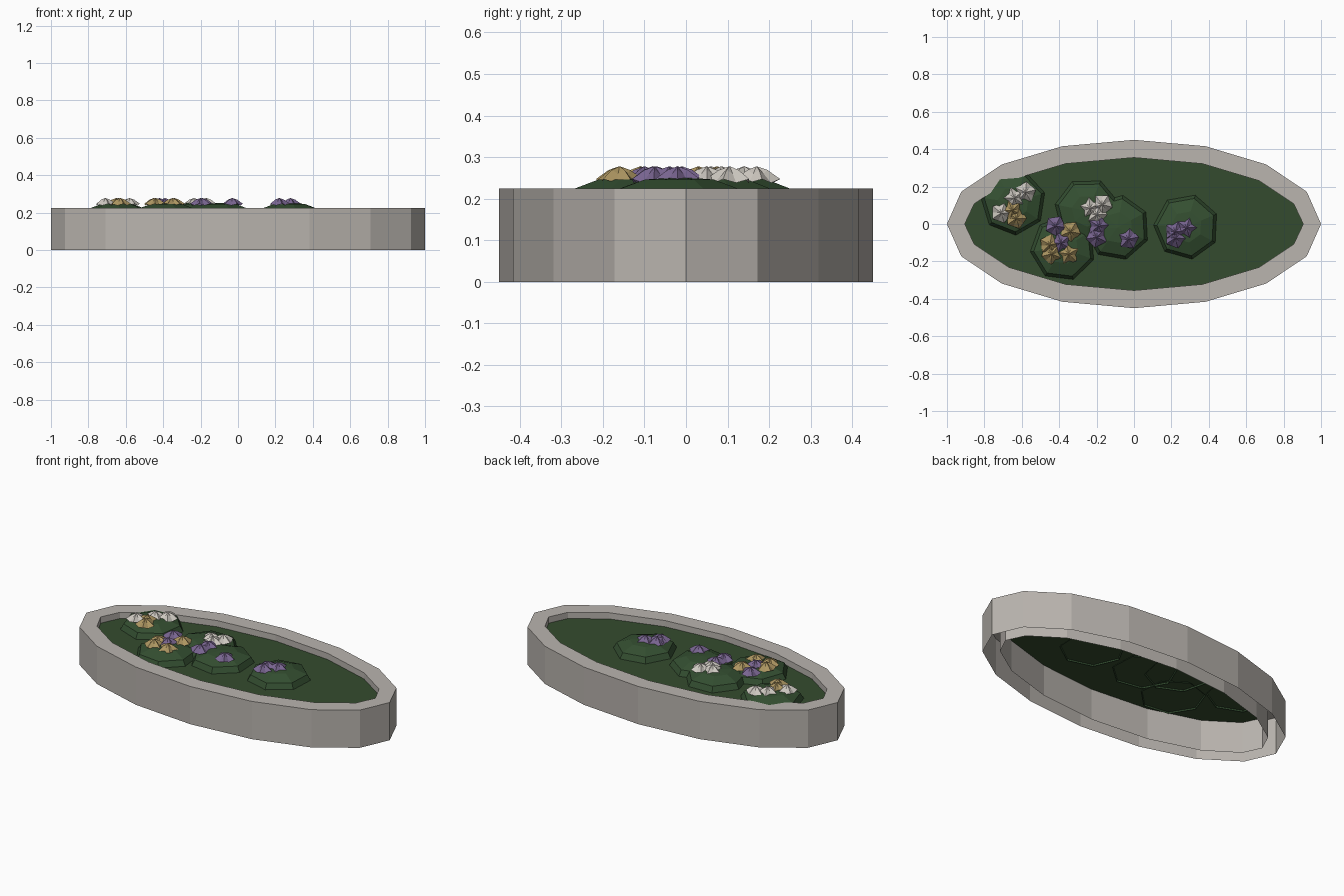
import bpy, bmesh, math, random
from math import sin, cos, pi, tau

if "Cube" in bpy.data.objects:
    bpy.data.objects.remove(bpy.data.objects["Cube"])

random.seed(4)


def material(name, rgb):
    m = bpy.data.materials.new(name)
    lin = [((c / 255 + 0.055) / 1.055) ** 2.4 for c in rgb]
    m.diffuse_color = (*lin, 1)
    m.use_nodes = True
    m.node_tree.nodes["Principled BSDF"].inputs["Base Color"].default_value = m.diffuse_color
    return m


STONE = material("warm grey stone", (186, 181, 175))
GRASS = material("dark grass", (52, 75, 46))
LEAF = material("leaf green", (52, 79, 49))
WHITE = material("off white petals", (206, 201, 193))
PURPLE = material("purple petals", (122, 102, 146))
YELLOW = material("straw yellow petals", (174, 151, 98))


def loft(name, rings, mat, cap_last=False):
    """Skin equal-length rings of points; a one-point ring closes as a fan."""
    bm = bmesh.new()
    rows = [[bm.verts.new(p) for p in ring] for ring in rings]
    for a, b in zip(rows, rows[1:]):
        n = len(a)
        for i in range(n):
            j = (i + 1) % n
            bm.faces.new((a[i], a[j], b[0]) if len(b) == 1 else (a[i], a[j], b[j], b[i]))
    if cap_last:
        bm.faces.new(rows[-1])
    mesh = bpy.data.meshes.new(name)
    bm.to_mesh(mesh)
    bm.free()
    mesh.materials.append(mat)
    ob = bpy.data.objects.new(name, mesh)
    bpy.context.collection.objects.link(ob)
    return ob


def oval(z, inset=0.0, n=16):
    """Oval outline moved inward along its normals."""
    pts = []
    for i in range(n):
        t = tau * i / n
        nx, ny = cos(t), sin(t) / 0.45
        k = inset / math.hypot(nx, ny)
        pts.append((cos(t) - nx * k, 0.45 * sin(t) - ny * k, z))
    return pts


# Planter wall, open underneath, and the grass bed inside it
H, BED, WALL = 0.225, 0.188, 0.095
loft("planter_wall", [oval(0), oval(H), oval(H, WALL), oval(0, WALL)], STONE)
loft("grass_bed", [oval(BED, WALL)], GRASS, cap_last=True)


# Low seven-sided bushes
def bush(name, x, y, turn):
    rings = []
    for r, z in ((0.18, 0.180), (0.157, 0.220), (0.085, 0.246)):
        rings.append([(x + r * cos(turn + tau * i / 7), y + r * sin(turn + tau * i / 7), z)
                      for i in range(7)])
    rings.append([(x, y, 0.252)])
    loft(name, rings, LEAF)


for i, (x, y, turn) in enumerate([(0.28, -0.015, 0.4), (-0.09, -0.02, 0.5), (-0.25, 0.07, 0.25),
                                  (-0.38, -0.13, 0.55), (-0.645, 0.115, 0.3)]):
    bush(f"bush_{i + 1}", x, y, turn)


# Pleated five-petal flowers
def flower(name, x, y, mat):
    turn = random.uniform(0, tau)
    outer, mid = [], []
    for i in range(10):
        a = turn + tau * i / 10
        r, z = (0.057, 0.247) if i % 2 == 0 else (0.046, 0.238)
        outer.append((x + r * cos(a), y + r * sin(a), z))
        r, z = (0.026, 0.269) if i % 2 == 0 else (0.022, 0.260)
        mid.append((x + r * cos(a), y + r * sin(a), z))
    loft(name, [outer, mid, [(x, y, 0.278)]], mat)


beds = {
    "white_flower": (WHITE, [(-0.58, 0.17), (-0.64, 0.14), (-0.71, 0.06),
                             (-0.17, 0.105), (-0.235, 0.085), (-0.20, 0.05)]),
    "yellow_flower": (YELLOW, [(-0.65, 0.075), (-0.63, 0.03), (-0.34, -0.04),
                               (-0.45, -0.11), (-0.44, -0.16), (-0.35, -0.16)]),
    "purple_flower": (PURPLE, [(-0.42, -0.01), (-0.39, -0.10), (-0.19, -0.01), (-0.20, -0.07),
                               (-0.03, -0.08), (0.22, -0.04), (0.28, -0.02), (0.22, -0.075)]),
}
for name, (mat, spots) in beds.items():
    for i, (x, y) in enumerate(spots):
        flower(f"{name}_{i + 1}", x, y, mat)
